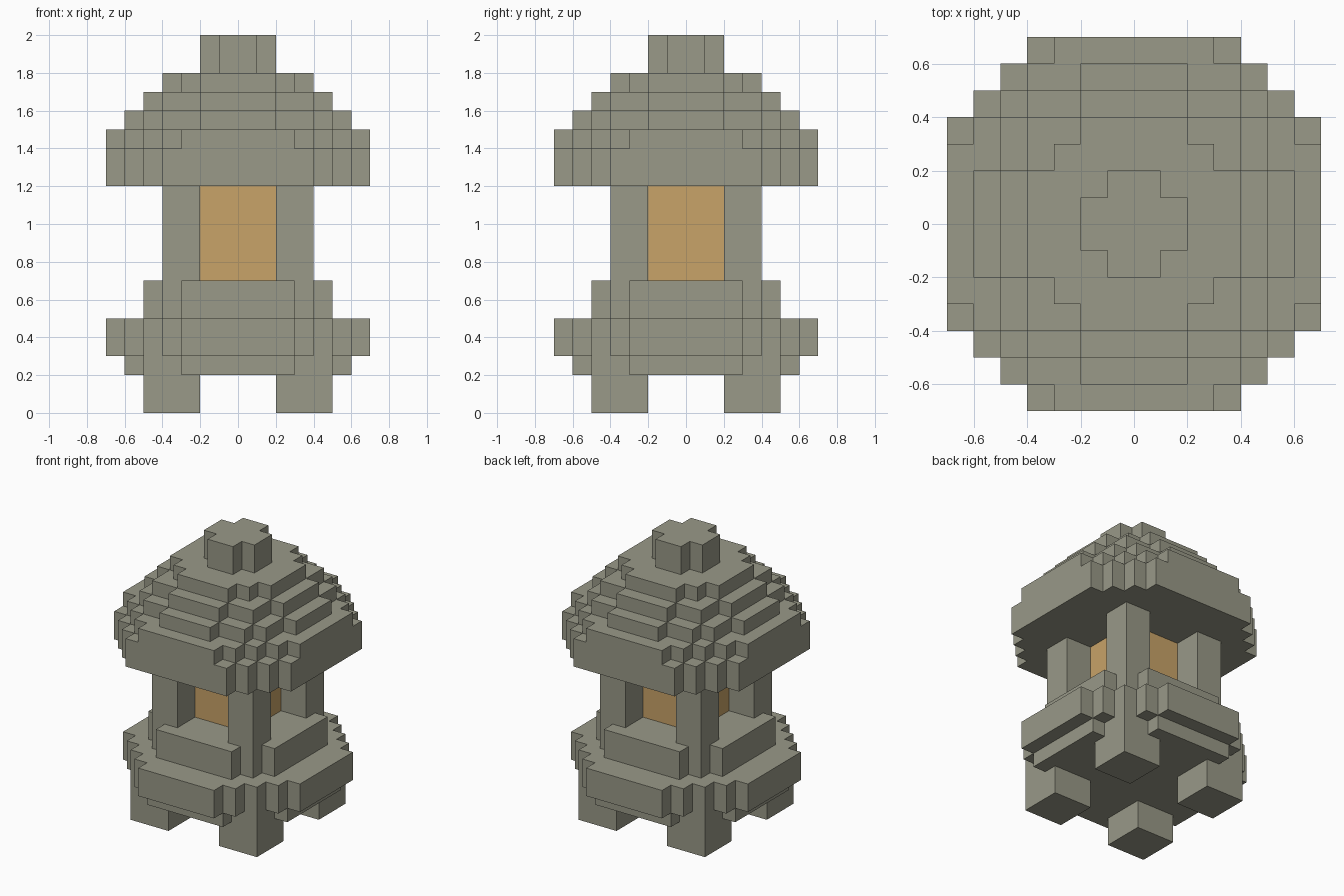
import bpy
import bmesh

cube = bpy.data.objects.get("Cube")
if cube:
    bpy.data.objects.remove(cube, do_unlink=True)

UNIT = 0.1  # one block


def make_material(name, rgb):
    mat = bpy.data.materials.new(name)
    mat.use_nodes = True
    color = (*rgb, 1.0)
    mat.diffuse_color = color
    mat.node_tree.nodes["Principled BSDF"].inputs["Base Color"].default_value = color
    return mat


stone = make_material("grey_stone", (0.319, 0.319, 0.246))
glow = make_material("amber_light", (0.578, 0.366, 0.138))


def stepped_outline(corners):
    """Turn the outer corners of one quadrant into a full stepped outline."""
    quarter = []
    for i, (x, y) in enumerate(corners):
        quarter.append((x, y))
        if i + 1 < len(corners):
            quarter.append((x, corners[i + 1][1]))
    outline = []
    for _ in range(4):
        outline += quarter
        quarter = [(y, -x) for x, y in quarter]
    return outline


def prism(name, outline, bottom, top, mat):
    """Extrude an outline, given in blocks, between two heights."""
    bm = bmesh.new()
    face = bm.faces.new([bm.verts.new((x * UNIT, y * UNIT, bottom * UNIT))
                         for x, y in outline])
    result = bmesh.ops.extrude_face_region(bm, geom=[face])
    verts = [v for v in result["geom"] if isinstance(v, bmesh.types.BMVert)]
    bmesh.ops.translate(bm, verts=verts, vec=(0, 0, (top - bottom) * UNIT))
    bmesh.ops.recalc_face_normals(bm, faces=bm.faces)
    mesh = bpy.data.meshes.new(name)
    bm.to_mesh(mesh)
    bm.free()
    mesh.materials.append(mat)
    obj = bpy.data.objects.new(name, mesh)
    bpy.context.collection.objects.link(obj)


def corner_blocks(name, inner, outer, bottom, top):
    """Place one square block in each of the four corners."""
    for sx, side in ((1, "left"), (-1, "right")):
        for sy, end in ((-1, "front"), (1, "back")):
            outline = [(sx * x, sy * y) for x, y in
                       ((inner, inner), (outer, inner), (outer, outer), (inner, outer))]
            prism(f"{end}_{side}_{name}", outline, bottom, top, stone)


# Feet and posts
corner_blocks("foot", 2, 5, 0, 2)
corner_blocks("post", 2, 4, 7, 12)

# Stepped stone layers: name, bottom, top, outer corners of one quadrant
layers = [
    ("base_underside", 2, 3, [(3, 6), (5, 5), (6, 3)]),
    ("base_slab", 3, 5, [(3, 7), (4, 6), (5, 5), (6, 4), (7, 3)]),
    ("lamp_sill", 5, 7, [(3, 5), (4, 4), (5, 3)]),
    ("roof_eaves", 12, 14, [(4, 7), (5, 6), (6, 5), (7, 4)]),
    ("roof_lower_step", 14, 15, [(3, 7), (4, 6), (5, 5), (6, 4), (7, 3)]),
    ("roof_middle_step", 15, 16, [(2, 6), (4, 5), (5, 4), (6, 2)]),
    ("roof_upper_step", 16, 17, [(2, 5), (4, 4), (5, 2)]),
    ("roof_top_step", 17, 18, [(2, 4), (3, 3), (4, 2)]),
    ("finial", 18, 20, [(1, 2), (2, 1)]),
]
for name, bottom, top, corners in layers:
    prism(name, stepped_outline(corners), bottom, top, stone)

# Glowing core between the posts
prism("lamp_core", stepped_outline([(2, 2)]), 7, 12, glow)
